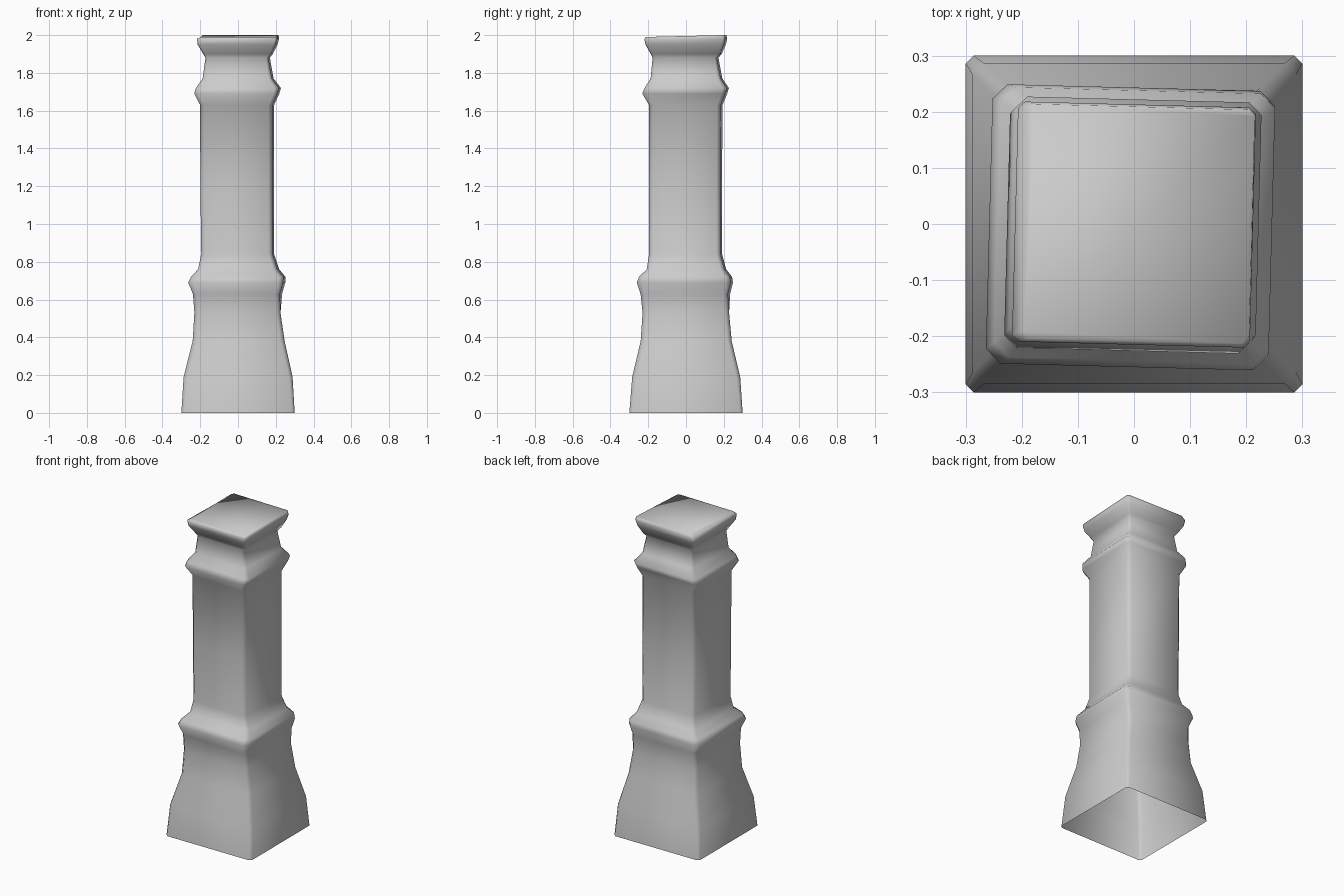
import bpy, bmesh
from math import radians
from mathutils import Matrix

# Slightly uneven profile: z, left x, right x, front y, back y, corner chamfer
RINGS = [
    (0.00, -0.30, 0.30, -0.30, 0.30, 0.014),
    (0.19, -0.288, 0.289, -0.285, 0.287, 0.02),
    (0.38, -0.24, 0.247, -0.24, 0.242, 0.022),
    (0.53, -0.231, 0.225, -0.230, 0.228, 0.02),
    (0.63, -0.233, 0.228, -0.235, 0.228, 0.02),
    (0.69, -0.258, 0.245, -0.255, 0.243, 0.026),
    (0.72, -0.243, 0.246, -0.243, 0.238, 0.026),
    (0.76, -0.207, 0.213, -0.203, 0.208, 0.022),
    (0.84, -0.190, 0.187, -0.191, 0.187, 0.02),
    (1.20, -0.195, 0.186, -0.192, 0.186, 0.02),
    (1.63, -0.196, 0.187, -0.192, 0.189, 0.02),
    (1.69, -0.226, 0.214, -0.226, 0.213, 0.022),
    (1.72, -0.218, 0.222, -0.214, 0.222, 0.022),
    (1.77, -0.183, 0.184, -0.183, 0.188, 0.018),
    (1.88, -0.168, 0.165, -0.173, 0.168, 0.012),
    (1.90, -0.180, 0.180, -0.182, 0.185, 0.012),
    (1.95, -0.209, 0.205, -0.210, 0.206, 0.012),
    (1.98, -0.212, 0.212, -0.215, 0.213, 0.012),
    (1.995, -0.192, 0.210, -0.208, 0.209, 0.012),
]


def ring(bm, z, x0, x1, y0, y1, c):
    pts = [(x0 + c, y0), (x1 - c, y0), (x1, y0 + c), (x1, y1 - c),
           (x1 - c, y1), (x0 + c, y1), (x0, y1 - c), (x0, y0 + c)]
    tilt = 0.005 if z > 1.99 else 0.0          # worn, tilted top
    turn = -1.5 if z > 0.6 else 0.0            # upper part is slightly twisted
    vs = [bm.verts.new((x, y, z + (tilt if y > 0 else -tilt))) for x, y in pts]
    bmesh.ops.rotate(bm, verts=vs, cent=(0, 0, 0),
                     matrix=Matrix.Rotation(radians(turn), 3, 'Z'))
    return vs


# Square post, open underneath, with a closed top
bm = bmesh.new()
loops = [ring(bm, *r) for r in RINGS]
for a, b in zip(loops, loops[1:]):
    for i in range(8):
        j = (i + 1) % 8
        bm.faces.new((a[i], a[j], b[j], b[i]))
bm.faces.new(loops[-1])
for f in bm.faces:
    f.smooth = True

mesh = bpy.data.meshes.new("stone_post")
bm.to_mesh(mesh)
bm.free()
post = bpy.data.objects.new("stone_post", mesh)
bpy.context.collection.objects.link(post)
